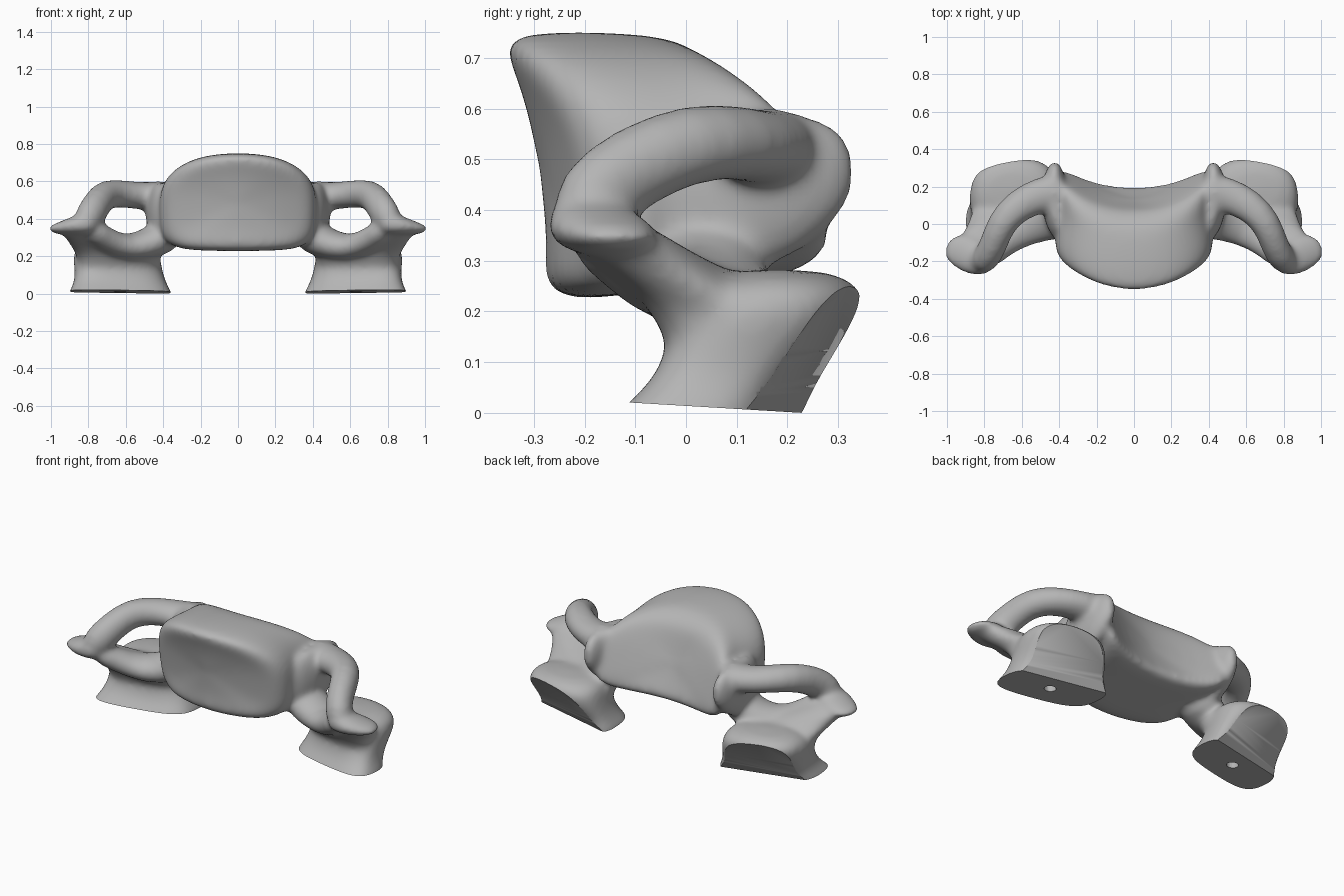
import bpy, bmesh, math
from mathutils import Vector

cube = bpy.data.objects.get("Cube")
if cube:
    bpy.data.objects.remove(cube, do_unlink=True)

bone_mat = bpy.data.materials.new("bone grey")
bone_mat.use_nodes = True
GREY = (0.46, 0.46, 0.46, 1)
bone_mat.diffuse_color = GREY
bone_mat.node_tree.nodes["Principled BSDF"].inputs["Base Color"].default_value = GREY

SIDES = 24
bm = bmesh.new()


def loft(rings):
    """Closed skin through a list of point rings."""
    rows = [[bm.verts.new(p) for p in ring] for ring in rings]
    for a, b in zip(rows, rows[1:]):
        for i in range(SIDES):
            j = (i + 1) % SIDES
            bm.faces.new((a[i], a[j], b[j], b[i]))
    bm.faces.new(rows[0][::-1])
    bm.faces.new(rows[-1])


def oval(power_up=2, power_down=2):
    """Unit superellipse, with its own power above and below."""
    for i in range(SIDES):
        a = 2 * math.pi * i / SIDES
        c, s = math.cos(a), math.sin(a)
        e = 2 / (power_up if s >= 0 else power_down)
        yield math.copysign(abs(c) ** e, c), math.copysign(abs(s) ** e, s)


def tube(path, side):
    """Bar along (x, y, z, half width, half height) stations."""
    pts = [Vector((side * p[0], p[1], p[2])) for p in path]
    rings = []
    for i, p in enumerate(path):
        t = (pts[min(i + 1, len(pts) - 1)] - pts[max(i - 1, 0)]).normalized()
        across = t.cross(Vector((0, 0, 1))).normalized()
        up = across.cross(t)
        rings.append([pts[i] + across * u * p[3] + up * v * p[4] for u, v in oval()])
    loft(rings)


def column(levels, side):
    """Upright mass from skewed rounded levels (x, y, z, ux, uy, vy, power)."""
    loft([[(side * (x + u * ux), y + u * uy + v * vy, z) for u, v in oval(p, p)]
          for x, y, z, ux, uy, vy, p in levels])


# Central body: tilted rounded sections, bowed forward in the middle
body = [  # y, tilt, half width, height above, depth below
    (-.29, -.15, .04, .02, .02),
    (-.295, -.15, .18, .11, .10),
    (-.31, -.15, .31, .19, .18),
    (-.33, -.15, .39, .25, .23),
    (-.29, -.15, .43, .27, .26),
    (-.18, -.15, .42, .275, .25),
    (-.05, -.22, .40, .27, .23),
    (.06, -.30, .42, .26, .22),
    (.12, -.33, .43, .21, .20),
    (.13, -.33, .34, .16, .16),
    (.13, -.33, .18, .09, .09),
    (.13, -.33, .04, .02, .02),
]
rings = []
for y, tilt, w, top, low in body:
    ring = []
    for u, v in oval(2.35, 4.5):
        x, dz = w * u, v * (top if v > 0 else low)
        ring.append((x, y + tilt * dz + .85 * x * x, .48 + dz))
    rings.append(ring)
loft(rings)

# Side bars, as (x, y, z, half width, half height)
upper_arch = [(.34, .18, .52, .10, .10), (.50, .16, .52, .10, .07),
              (.62, .10, .535, .09, .075), (.71, .01, .535, .08, .08),
              (.75, -.11, .485, .075, .085), (.795, -.20, .41, .08, .09),
              (.84, -.20, .36, .07, .06)]
lower_arch = [(.34, .06, .34, .11, .10), (.44, .04, .28, .13, .09),
              (.60, -.01, .23, .11, .07), (.72, -.12, .30, .07, .065),
              (.80, -.20, .36, .07, .06)]
wing_tip = [(.74, -.20, .38, .07, .06), (.84, -.19, .37, .10, .06),
            (.93, -.14, .35, .10, .04), (1.015, -.125, .345, .06, .018)]
side_wall = [(.39, -.09, .42, .04, .14), (.42, .05, .42, .075, .18),
             (.43, .20, .46, .07, .15), (.425, .29, .49, .045, .10),
             (.42, .335, .49, .02, .05)]

# Foot, and the flank sweeping from it up to the wing
foot = [
    (.63, .05, -.05, .30, -.075, .18, 3.5),
    (.63, .05, .00, .28, -.07, .16, 3.5),
    (.63, .10, .06, .245, -.05, .145, 3.2),
    (.64, .14, .13, .235, -.04, .17, 2.8),
    (.65, .17, .20, .235, -.02, .19, 2.5),
    (.65, .18, .25, .22, -.01, .17, 2.3),
    (.65, .18, .285, .14, 0, .10, 2),
]
flank = [
    (.64, .14, .08, .20, -.04, .14, 2.8),
    (.64, .11, .14, .225, -.04, .14, 2.8),
    (.63, .08, .20, .225, -.03, .14, 2.8),
    (.66, .01, .255, .24, -.04, .12, 2.6),
    (.76, -.07, .30, .16, -.03, .11, 2.3),
    (.85, -.13, .345, .13, 0, .10, 2),
    (.82, -.18, .385, .08, 0, .08, 2),
]
for side in (1, -1):
    for path in (upper_arch, lower_arch, wing_tip, side_wall):
        tube(path, side)
    for levels in (foot, flank):
        column(levels, side)
bmesh.ops.recalc_face_normals(bm, faces=bm.faces)
mesh = bpy.data.meshes.new("bone")
bm.to_mesh(mesh)
bm.free()
bone = bpy.data.objects.new("bone", mesh)
bpy.context.collection.objects.link(bone)

# Fuse all parts into one soft surface
sub = bone.modifiers.new("round", 'SUBSURF')
sub.levels = sub.render_levels = 1
fuse = bone.modifiers.new("fuse", 'REMESH')
fuse.mode = 'VOXEL'
fuse.voxel_size = .012
soft = bone.modifiers.new("soften", 'SMOOTH')
soft.factor, soft.iterations = .5, 28
fused = bpy.data.meshes.new_from_object(
    bone.evaluated_get(bpy.context.evaluated_depsgraph_get()))
bone.modifiers.clear()
bone.data = fused

# Flat joint faces: the soles, then the slanted rear of each foot
bm = bmesh.new()
bm.from_mesh(fused)
for point, normal in (((0, .23, 0), (0, -.06, -1)),
                      ((.38, .23, 0), (.19, .80, -.55)),
                      ((-.38, .23, 0), (-.19, .80, -.55))):
    cut = bmesh.ops.bisect_plane(bm, geom=bm.verts[:] + bm.edges[:] + bm.faces[:],
                                 plane_co=point, plane_no=normal, clear_outer=True)
    rim = [g for g in cut["geom_cut"] if isinstance(g, bmesh.types.BMEdge)]
    bmesh.ops.holes_fill(bm, edges=rim, sides=0)
bmesh.ops.recalc_face_normals(bm, faces=bm.faces)
bm.to_mesh(fused)
bm.free()
fused.materials.clear()
fused.materials.append(bone_mat)

# Small round pit in each sole
for side, name in ((1, "left_pit_cutter"), (-1, "right_pit_cutter")):
    bpy.ops.mesh.primitive_cylinder_add(vertices=20, radius=.032, depth=.2,
                                        location=(side * .63, .06, 0))
    cutter = bpy.context.object
    cutter.name = name
    cutter.data.materials.append(bone_mat)
    cutter.hide_render = True
    cutter.hide_set(True)
    pit = bone.modifiers.new(name, 'BOOLEAN')
    pit.operation, pit.solver, pit.object = 'DIFFERENCE', 'EXACT', cutter

bpy.ops.object.select_all(action='DESELECT')
bone.select_set(True)
bpy.context.view_layer.objects.active = bone
bpy.ops.object.shade_smooth_by_angle(angle=math.radians(40))
